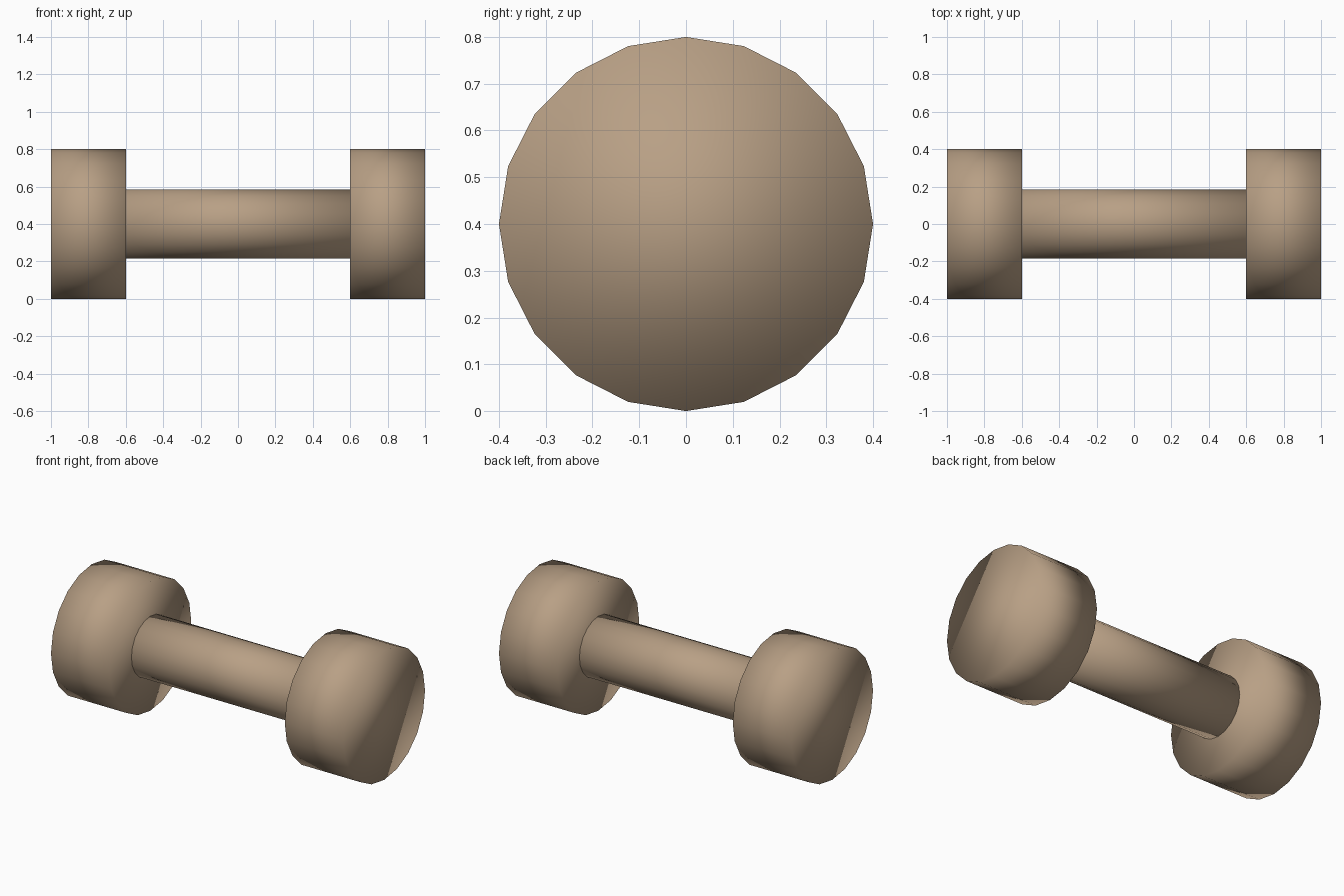
import bpy
import math

cube = bpy.data.objects.get("Cube")
if cube:
    bpy.data.objects.remove(cube, do_unlink=True)

SIDES = 20
CENTRE_Z = 0.4


def make_material(name, colour):
    mat = bpy.data.materials.new(name)
    mat.use_nodes = True
    mat.diffuse_color = colour
    mat.node_tree.nodes["Principled BSDF"].inputs["Base Color"].default_value = colour
    return mat


tan = make_material("warm_tan", (0.48, 0.35, 0.235, 1))


def cylinder_along_x(name, x, radius, length):
    bpy.ops.mesh.primitive_cylinder_add(
        vertices=SIDES, radius=radius, depth=length,
        location=(x, 0, CENTRE_Z), rotation=(0, math.pi / 2, 0))
    obj = bpy.context.object
    obj.name = name
    obj.data.materials.append(tan)
    # Soft shading runs over the rims as well as the sides
    bpy.ops.object.shade_smooth()
    return obj


# Handle between the weights
cylinder_along_x("handle_bar", 0, 0.185, 1.2)

# Weights at both ends
for name, side in (("left_weight", 1), ("right_weight", -1)):
    cylinder_along_x(name, side * 0.8, 0.4, 0.4)
